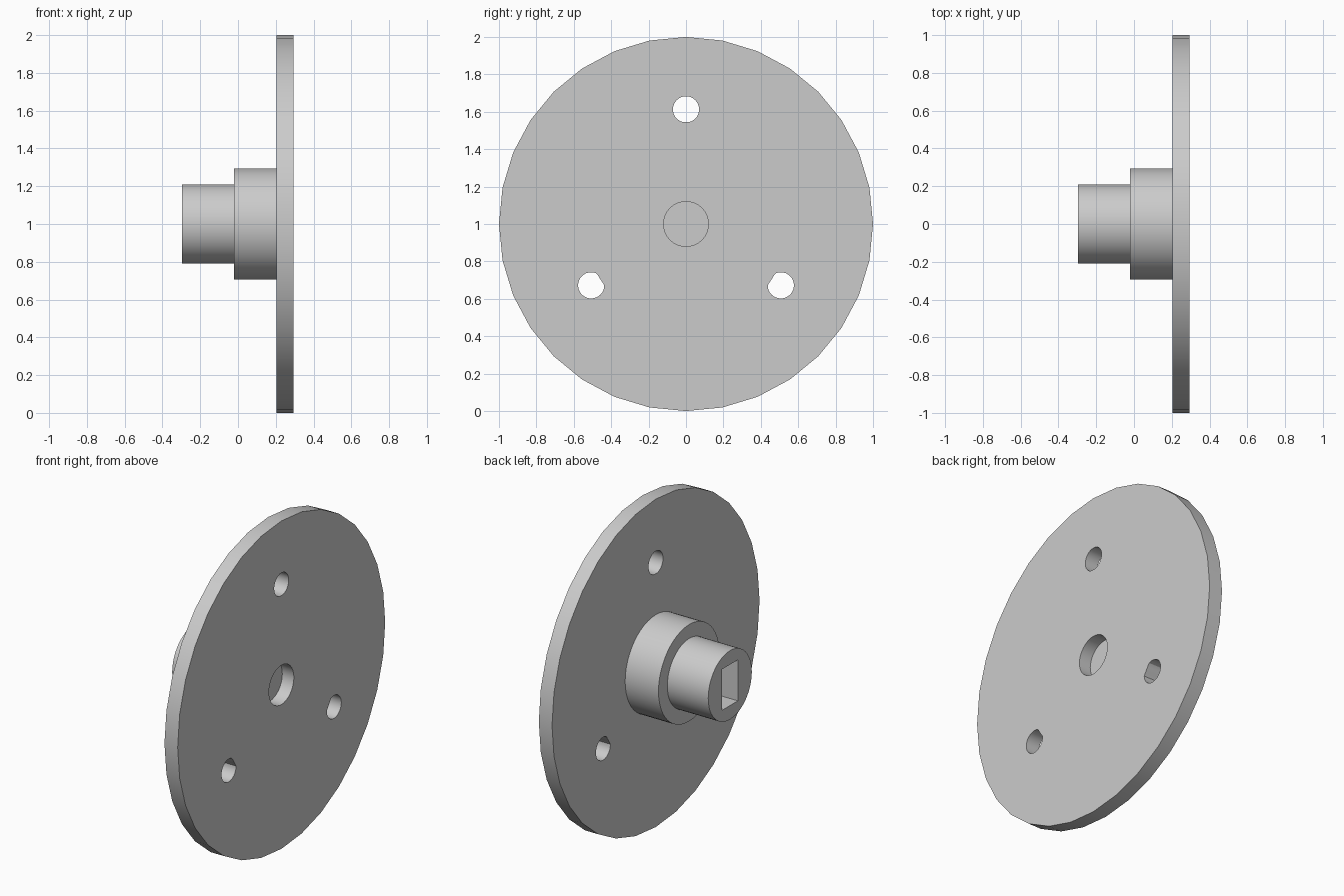
import bpy, bmesh
from math import sin, cos, pi, hypot, radians

cube = bpy.data.objects.get("Cube")
if cube:
    bpy.data.objects.remove(cube, do_unlink=True)

AXIS_Z = 1.0          # height of the shared axle line
CORE_R = 0.545        # solid core that trims the lower bolt holes

grey = bpy.data.materials.new("light_grey")
grey.use_nodes = True
colour = (0.6, 0.6, 0.6, 1)
grey.diffuse_color = colour
grey.node_tree.nodes["Principled BSDF"].inputs["Base Color"].default_value = colour


def circle(r, n, cy=0, cz=0):
    return [(cy + r * sin(2 * pi * i / n), cz + r * cos(2 * pi * i / n)) for i in range(n)]


def loft(name, sections):
    """Join matching (x, outline) sections along x and cap both ends."""
    bm = bmesh.new()
    rings = [[bm.verts.new((x, y, z + AXIS_Z)) for y, z in pts] for x, pts in sections]
    for a, b in zip(rings, rings[1:]):
        for i in range(len(a)):
            j = (i + 1) % len(a)
            bm.faces.new((a[i], a[j], b[j], b[i]))
    bm.faces.new(rings[0])
    bm.faces.new(rings[-1])
    bmesh.ops.recalc_face_normals(bm, faces=bm.faces)
    mesh = bpy.data.meshes.new(name)
    bm.to_mesh(mesh)
    bm.free()
    mesh.materials.append(grey)
    obj = bpy.data.objects.new(name, mesh)
    bpy.context.collection.objects.link(obj)
    return obj


def cut(target, cutter):
    mod = target.modifiers.new(cutter.name, "BOOLEAN")
    mod.operation = "DIFFERENCE"
    mod.solver = "EXACT"
    mod.object = cutter
    bpy.context.view_layer.objects.active = target
    bpy.ops.object.modifier_apply(modifier=mod.name)
    bpy.data.objects.remove(cutter, do_unlink=True)


def bolt_hole(cy, cz):
    """Round hole outline, trimmed where it would enter the core."""
    outline = []
    for y, z in circle(0.07, 32, cy, cz):
        push = max(1, CORE_R / hypot(y, z))
        outline.append((y * push, z * push))
    return outline


# Large round plate
plate = loft("round_plate", [(0.204, circle(1, 32)), (0.293, circle(1, 32))])

# Three bolt holes, and the shallow axle pocket on the outer face
for cy, cz in [(0, 0.613), (0.507, -0.328), (-0.507, -0.328)]:
    hole = bolt_hole(cy, cz)
    cut(plate, loft("bolt_hole_cutter", [(0.1, hole), (0.4, hole)]))
pocket = circle(0.12, 32)
cut(plate, loft("pocket_cutter", [(0.215, pocket), (0.4, pocket)]))

# Stepped hub: narrow shaft end, then the wide collar
narrow, wide = circle(0.21, 48), circle(0.295, 48)
hub = loft("stepped_hub", [(-0.297, narrow), (-0.021, narrow), (-0.021, wide), (0.21, wide)])

# Rectangular key slot in the shaft end
slot = [(-0.075, -0.125), (0.075, -0.125), (0.075, 0.125), (-0.075, 0.125)]
cut(hub, loft("slot_cutter", [(-0.4, slot), (0.1, slot)]))

# Smooth round walls, crisp rims
for obj in (plate, hub):
    bpy.ops.object.select_all(action="DESELECT")
    obj.select_set(True)
    bpy.context.view_layer.objects.active = obj
    bpy.ops.object.shade_smooth_by_angle(angle=radians(30))
